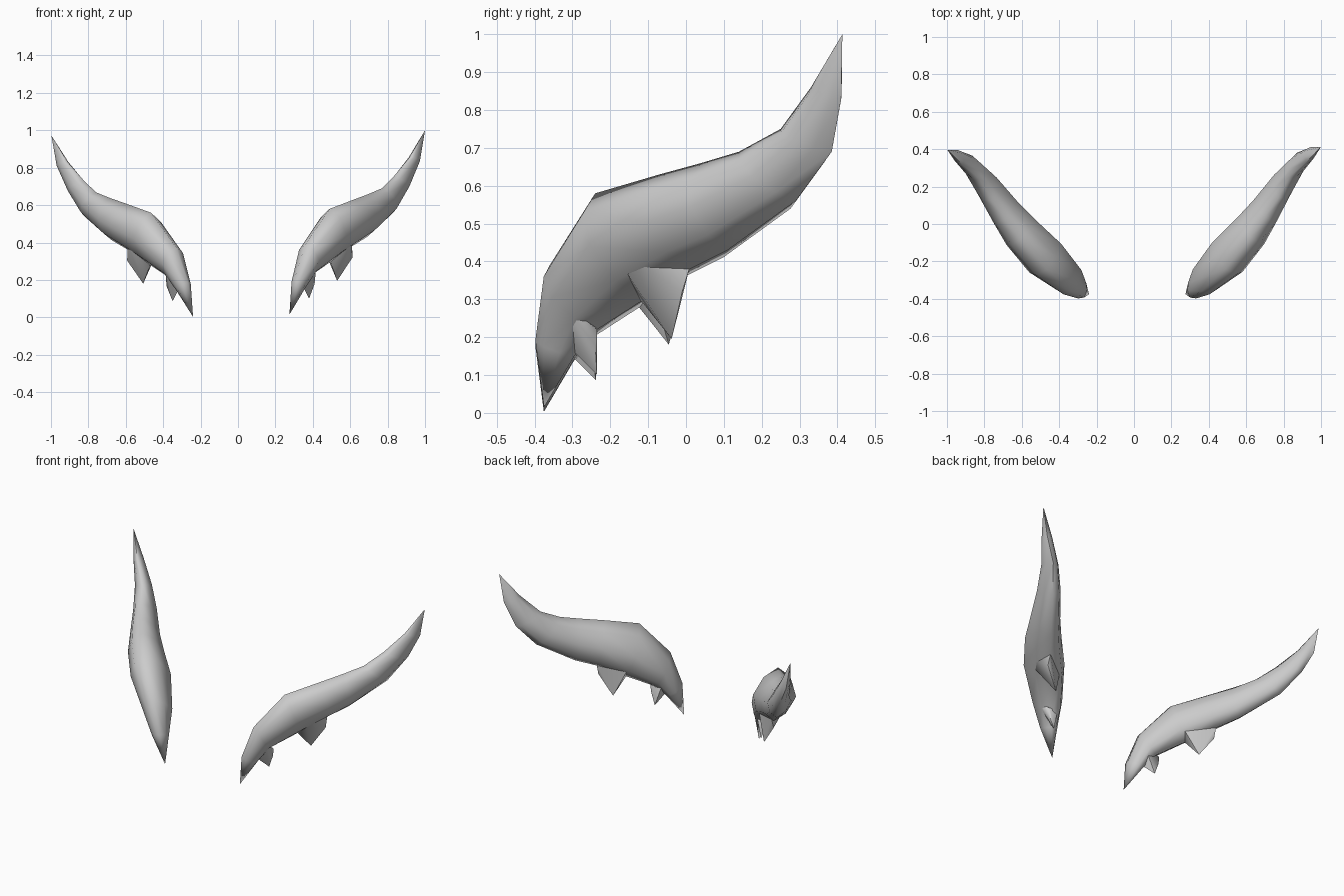
import bpy, bmesh, math
from mathutils import Vector

if "Cube" in bpy.data.objects:
    bpy.data.objects.remove(bpy.data.objects["Cube"])

SIDE = Vector((0.73, -0.68, 0))   # outward thickness direction of the horn plane
BASE = Vector((0.275, -0.375, 0.015))
TIP = Vector((1.0, 0.413, 1.0))
# cross-sections: top ridge, bottom ridge, outer half width, inner half width
RINGS = [
    ((.30, -.393, .20), (.345, -.295, .15), .050, .045),
    ((.36, -.360, .39), (.385, -.235, .22), .085, .080),
    ((.49, -.24, .58), (.50, -.11, .30), .118, .108),
    ((.62, -.07, .63), (.61, .01, .38), .112, .090),
    ((.70, .04, .66), (.69, .11, .43), .092, .077),
    ((.77, .14, .69), (.83, .29, .56), .062, .070),
    ((.83, .25, .75), (.905, .385, .69), .052, .043),
    ((.92, .33, .86), (.97, .41, .83), .024, .034),
]
# barbs: outer root, back root, lower back, front root, inner root, tip
SPIKES = {
    "large_spike": [(.605, -.21, .45), (.61, .01, .385), (.612, -.01, .32), (.49, -.13, .31),
                    (.445, -.10, .40), (.53, -.038, .195)],
    "small_spike": [(.42, -.335, .30), (.41, -.235, .22), (.41, -.24, .18), (.35, -.295, .16),
                    (.335, -.255, .25), (.38, -.235, .10)],
}
N = 8


def to_left(p):
    """The left horn is a slightly offset mirror of the right one."""
    return Vector((-(p.x * 1.045 - .047), p.y * .98 - .008, p.z * .985 - .012))


def finish(bm, name, left, angle):
    if left:
        for v in bm.verts:
            v.co = to_left(v.co)
    bmesh.ops.recalc_face_normals(bm, faces=bm.faces)
    mesh = bpy.data.meshes.new(name)
    bm.to_mesh(mesh)
    bm.free()
    ob = bpy.data.objects.new(name, mesh)
    bpy.context.collection.objects.link(ob)
    bpy.ops.object.select_all(action='DESELECT')
    ob.select_set(True)
    bpy.context.view_layer.objects.active = ob
    bpy.ops.object.shade_smooth_by_angle(angle=math.radians(angle))


# Tapered horn lofted through slightly diamond-shaped sections, pointed at both ends
def horn(name, left):
    bm = bmesh.new()
    loops = []
    for top, bottom, outer, inner in RINGS:
        top, bottom = Vector(top), Vector(bottom)
        mid, half = (top + bottom) / 2, (top - bottom) / 2
        loop = []
        for i in range(N):
            a = math.tau * i / N
            r = .92 if i % 2 else 1
            w = outer if math.sin(a) > 0 else inner
            loop.append(bm.verts.new(mid + r * (half * math.cos(a) + SIDE * w * math.sin(a))))
        loops.append(loop)
    for a, b in zip(loops, loops[1:]):
        for i in range(N):
            j = (i + 1) % N
            bm.faces.new((a[i], a[j], b[j], b[i]))
    for point, loop in ((BASE, loops[0]), (TIP, loops[-1])):
        apex = bm.verts.new(point)
        for i in range(N):
            bm.faces.new((loop[i], loop[(i + 1) % N], apex))
    finish(bm, name, left, 80)


# Barbs under the horn
def spike(name, points, left):
    bm = bmesh.new()
    for p in points:
        bm.verts.new(p)
    res = bmesh.ops.convex_hull(bm, input=bm.verts[:])
    bmesh.ops.delete(bm, geom=list({v for v in res["geom_interior"]
                                    if isinstance(v, bmesh.types.BMVert)}), context='VERTS')
    finish(bm, name, left, 60)


for side, left in (("right", False), ("left", True)):
    horn(side + "_horn", left)
    for part, pts in SPIKES.items():
        spike(side + "_" + part, pts, left)
